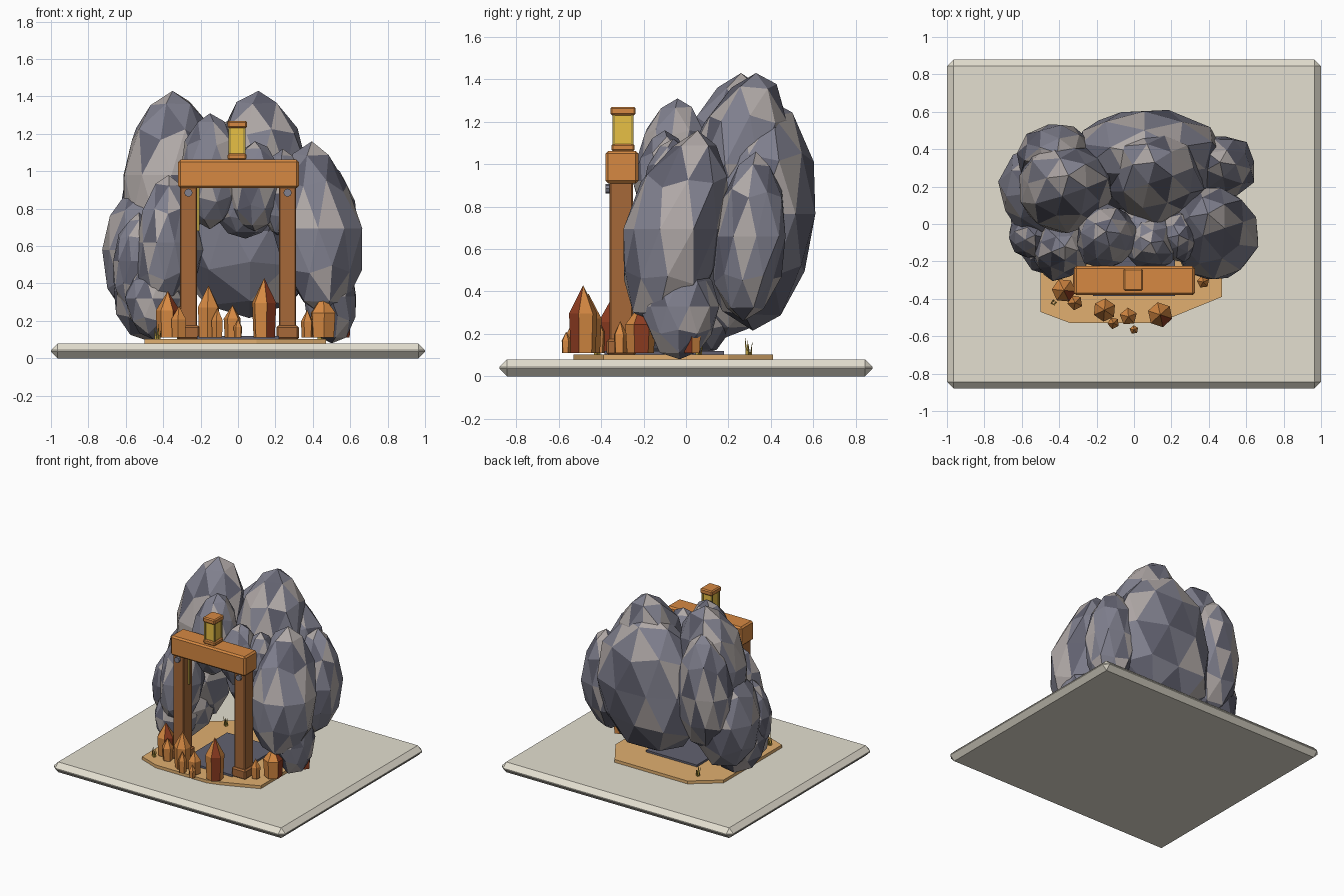
import bpy, bmesh, math, random
from mathutils import Vector, Matrix

if "Cube" in bpy.data.objects:
    bpy.data.objects.remove(bpy.data.objects["Cube"])

random.seed(11)


def mat(name, r, g, b):
    m = bpy.data.materials.new(name)
    m.diffuse_color = (r, g, b, 1)
    m.use_nodes = True
    m.node_tree.nodes["Principled BSDF"].inputs["Base Color"].default_value = m.diffuse_color
    return m


PALE = mat("pale_base", .77, .735, .63)
SAND = mat("sand", .75, .43, .16)
AMBER = mat("amber_wood", .67, .25, .055)
BROWN = mat("brown_wood", .38, .14, .04)
RUST = mat("rust_red", .27, .045, .015)
YELLOW = mat("lamp_yellow", .82, .54, .06)
BRASS = mat("dull_brass", .45, .32, .05)
STONE = mat("blue_grey_stone", .215, .215, .27)
LIGHT = mat("warm_grey_stone", .43, .39, .38)
DARK = mat("dark_stone", .12, .12, .16)


def finish(bm, name, *mats):
    bmesh.ops.recalc_face_normals(bm, faces=bm.faces)
    me = bpy.data.meshes.new(name)
    bm.to_mesh(me)
    bm.free()
    for m in mats:
        me.materials.append(m)
    ob = bpy.data.objects.new(name, me)
    bpy.context.collection.objects.link(ob)
    return ob


def box(name, lo, hi, m, bevel=0.0):
    lo, hi = Vector(lo), Vector(hi)
    bm = bmesh.new()
    bmesh.ops.create_cube(bm, size=1)
    for v in bm.verts:
        v.co = (lo + hi) / 2 + v.co * (hi - lo)
    if bevel:
        bmesh.ops.bevel(bm, geom=bm.edges[:], offset=bevel, segments=1,
                        affect='EDGES', profile=0.5)
    return finish(bm, name, m)


def slab(name, pts, z0, z1, m):
    bm = bmesh.new()
    f = bm.faces.new([bm.verts.new((x, y, z0)) for x, y in pts])
    r = bmesh.ops.extrude_face_region(bm, geom=[f])
    for v in r['geom']:
        if isinstance(v, bmesh.types.BMVert):
            v.co.z = z1
    return finish(bm, name, m)


def rock(name, c, r, lean=(0, 0), jitter=.085):
    """Low-poly boulder, narrower at the top, with mixed grey facets."""
    bm = bmesh.new()
    bmesh.ops.create_icosphere(bm, subdivisions=2, radius=1)
    spin = Matrix.Rotation(random.uniform(0, 6.28), 3, 'Z')
    for v in bm.verts:
        p = spin @ v.co
        k = 1 + random.uniform(-jitter, jitter) * (1 - abs(p.z) ** 3)
        t = k * (1 - .2 * max(p.z, 0) ** 1.5)
        v.co = Vector(c) + Vector((p.x * r[0] * t + lean[0] * p.z,
                                   p.y * r[1] * t + lean[1] * p.z, p.z * r[2] * k))
    for f in bm.faces:
        f.material_index = random.choices((0, 1, 2), (50, 30, 20))[0]
    return finish(bm, name, STONE, LIGHT, DARK)


def crystal(name, x, y, r, top, red, sides=6, z0=.11):
    """Faceted prism with a pointed tip; one side is red at the angle given."""
    bm = bmesh.new()
    h = top - z0
    spin = random.uniform(0, 1) if red is None else math.radians(red) - math.pi / sides
    rings = []
    for k, z in ((.88, z0), (1, z0 + h * .58)):
        rings.append([bm.verts.new((x + r * k * math.cos(spin + 2 * math.pi * i / sides),
                                    y + r * k * math.sin(spin + 2 * math.pi * i / sides), z))
                      for i in range(sides)])
    tip = bm.verts.new((x, y, top))
    bm.faces.new(rings[0])
    for i in range(sides):
        j = (i + 1) % sides
        side = (bm.faces.new((rings[0][i], rings[0][j], rings[1][j], rings[1][i])),
                bm.faces.new((rings[1][i], rings[1][j], tip)))
        for f in side:
            f.material_index = int(red is not None and i == 0)
    return finish(bm, name, AMBER, RUST)


def tuft(name, x, y, z0):
    bm = bmesh.new()
    for i in range(4):
        a = i * 1.7
        d = Vector((math.cos(a), math.sin(a), 0))
        n = Vector((-d.y, d.x, 0))
        o = Vector((x, y, z0)) + d * .006
        base = [bm.verts.new(o + q) for q in (n * .008, -n * .008, d * .01)]
        tip = bm.verts.new(o + d * .012 + Vector((0, 0, .05 + .012 * i)))
        bm.faces.new(base)
        for k in range(3):
            bm.faces.new((base[k], base[(k + 1) % 3], tip))
    return finish(bm, name, BRASS)


# Ground: bevelled plinth, sand pad, dark cave floor
box("base_plate", (-1, -.88, 0), (1, .88, .08), PALE, .036)
slab("sand_pad", [(-.5, -.47), (-.34, -.53), (.1, -.53), (.2, -.5), (.47, -.39),
                  (.47, .2), (.33, .41), (-.3, .41), (-.5, .25)], .08, .103, SAND)
box("cave_floor", (-.22, -.385, .103), (.22, .18, .118), DARK)

# Boulders forming the cave: name, centre, radii, lean
ROCKS = [
    ("back_dome", (.06, .345, .765), (.44, .29, .55), (0, .03)),
    ("centre_peak", (.11, .26, 1.0), (.26, .25, .43), (0, .07)),
    ("left_peak", (-.37, .20, .98), (.265, .24, .45), (.02, .06)),
    ("left_back_shoulder", (-.41, .36, .82), (.22, .18, .46), (0, .02)),
    ("left_body", (-.46, .18, .58), (.275, .27, .40), (.02, 0)),
    ("left_foot", (-.47, .03, .36), (.20, .24, .27), (0, 0)),
    ("left_front", (-.39, -.14, .62), (.16, .16, .36), (.02, .02)),
    ("left_front_low", (-.45, -.12, .32), (.15, .16, .22), (0, 0)),
    ("left_outer", (-.55, -.06, .52), (.12, .13, .26), (.02, 0)),
    ("arch_left", (-.15, -.07, 1.0), (.17, .17, .31), (0, .03)),
    ("arch_middle", (.04, -.02, .85), (.18, .15, .21), (0, 0)),
    ("arch_right", (.09, -.10, .92), (.15, .15, .24), (0, 0)),
    ("arch_end", (.24, -.06, .88), (.13, .14, .24), (0, 0)),
    ("right_front", (.425, -.045, .695), (.235, .245, .465), (-.03, .1)),
    ("right_back", (.46, .30, .66), (.195, .175, .40), (0, .03)),
    ("right_foot", (.50, -.03, .33), (.145, .18, .25), (0, 0)),
]
for n, c, r, lean in ROCKS:
    rock(n + "_rock", c, r, lean)

# Timber gate: posts, feet, bolts and lintel
for side, s in (("left", -1), ("right", 1)):
    x = s * .265
    box(side + "_post", (x - .046, -.36, .10), (x + .046, -.25, .93), BROWN, .006)
    box(side + "_post_foot", (x - .06, -.375, .10), (x + .06, -.235, .175), BROWN, .01)
    bm = bmesh.new()
    bmesh.ops.create_cone(bm, cap_ends=True, segments=8, radius1=.022, radius2=.022, depth=.03,
                          matrix=Matrix.Translation((x, -.365, .885)) @ Matrix.Rotation(math.pi / 2, 4, 'X'))
    finish(bm, side + "_bolt", STONE)
box("lintel", (-.32, -.38, .91), (.325, -.225, 1.062), AMBER, .012)
box("hanging_strap", (-.222, -.305, .68), (-.207, -.29, .91), BRASS)

# Lantern on the lintel
lx, ly = -.005, -.297
box("lantern_foot", (lx - .05, ly - .055, 1.062), (lx + .05, ly + .055, 1.095), AMBER, .007)
box("lantern_glass", (lx - .038, ly - .042, 1.09), (lx + .038, ly + .042, 1.235), YELLOW)
box("lantern_cap", (lx - .052, ly - .06, 1.23), (lx + .052, ly + .06, 1.27), AMBER, .008)
for i, (sx, sy) in enumerate(((-1, -1), (1, -1), (1, 1), (-1, 1))):
    px, py = lx + sx * .039, ly + sy * .043
    box("lantern_strut_%d" % i, (px - .006, py - .006, 1.09), (px + .006, py + .006, 1.235), BRASS)

# Crystals: x, y, radius, top height, angle of the red side
CRYSTALS = [
    (-.375, -.355, .065, .36, -35), (-.315, -.42, .042, .28, None), (-.158, -.46, .062, .39, None),
    (-.11, -.53, .032, .27, None), (-.03, -.495, .048, .285, None), (0, -.565, .024, .21, None),
    (.14, -.485, .068, .43, -48), (.37, -.31, .034, .26, None), (.455, -.215, .072, .34, 5),
    (.56, .03, .042, .27, -40),
]
for i, (x, y, r, top, red) in enumerate(CRYSTALS):
    crystal("crystal_%d" % i, x, y, r, top, red, sides=6 if r > .05 else 5)

# Grass tufts
for i, (x, y, z) in enumerate(((-.43, -.42, .10), (-.31, .295, .10), (.44, .06, .10))):
    tuft("grass_tuft_%d" % i, x, y, z)
